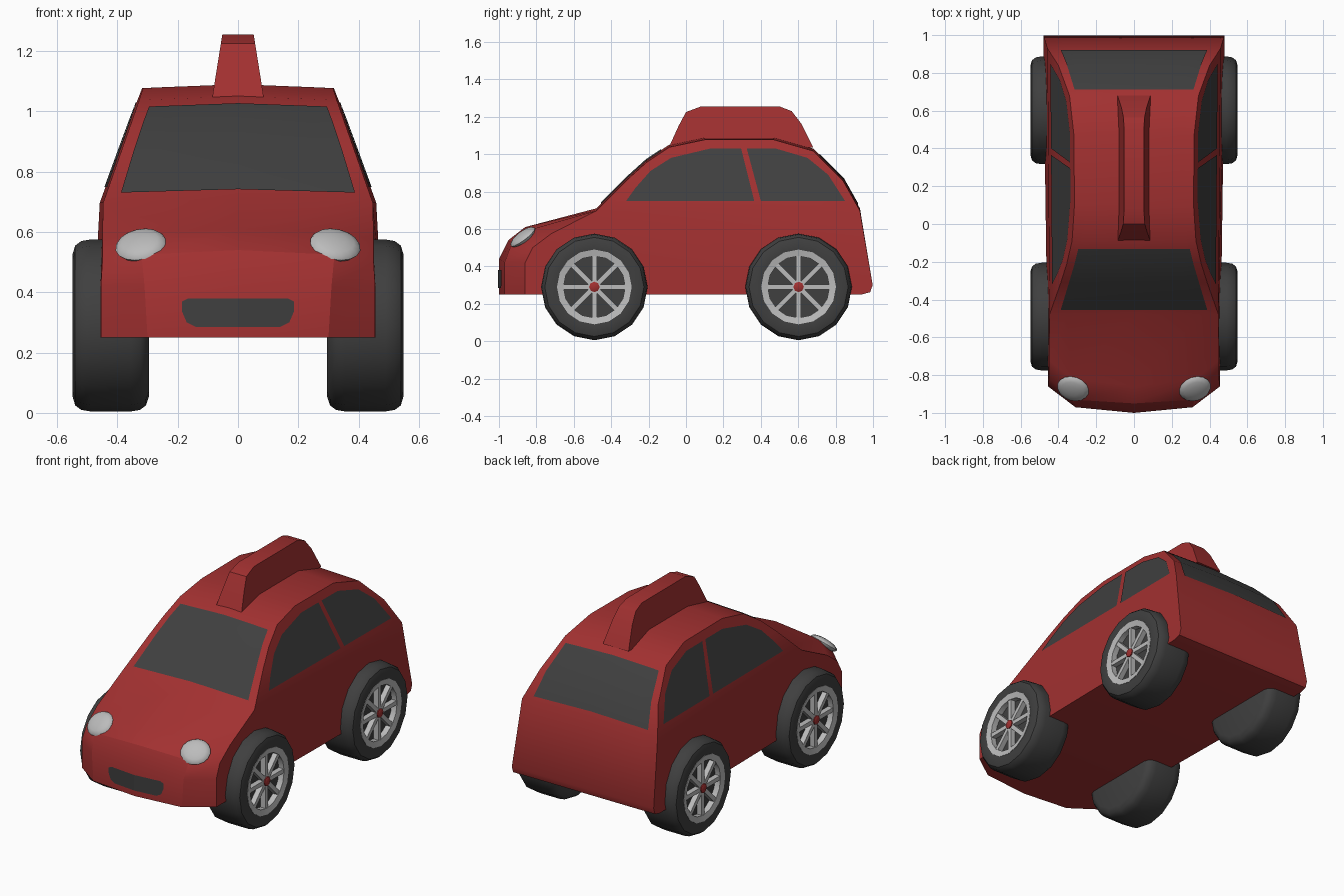
import bpy, bmesh, math
from mathutils import Vector, Matrix

if "Cube" in bpy.data.objects:
    bpy.data.objects.remove(bpy.data.objects["Cube"])


def material(name, rgb):
    m = bpy.data.materials.new(name)
    m.diffuse_color = (*rgb, 1)
    m.use_nodes = True
    m.node_tree.nodes["Principled BSDF"].inputs["Base Color"].default_value = m.diffuse_color
    return m


RED = material("red_paint", (0.36, 0.03, 0.03))
DARK = material("dark_grey", (0.05, 0.05, 0.05))
SILVER = material("silver", (0.5, 0.5, 0.5))


def finish(name, bm, mat, mirror=False, angle=30, closed=True):
    if closed:
        bmesh.ops.recalc_face_normals(bm, faces=bm.faces[:])
    me = bpy.data.meshes.new(name)
    bm.to_mesh(me)
    bm.free()
    me.materials.append(mat)
    ob = bpy.data.objects.new(name, me)
    bpy.context.collection.objects.link(ob)
    if mirror:
        ob.modifiers.new("Mirror", 'MIRROR')
    if angle:
        bpy.ops.object.select_all(action='DESELECT')
        ob.select_set(True)
        bpy.context.view_layer.objects.active = ob
        bpy.ops.object.shade_smooth_by_angle(angle=math.radians(angle))
    return ob


def strips(bm, rows, wrap=False):
    """Join rows of points with quads and return the vertices."""
    vs = [[bm.verts.new(p) for p in r] for r in rows]
    n = len(rows)
    for i in range(n if wrap else n - 1):
        a, b = vs[i], vs[(i + 1) % n]
        for j in range(len(a) - 1):
            bm.faces.new((a[j], a[j + 1], b[j + 1], b[j]))
    return vs


def lathe(bm, prof, centre, n=16, wrap=False):
    """Spin (radius, x) points about an axle along x."""
    cy, cz = centre
    rings = []
    for r, x in prof:
        rings.append([bm.verts.new((x, cy + r * math.sin(t), cz + r * math.cos(t)))
                      for t in (2 * math.pi * k / n for k in range(n))])
    pairs = list(zip(rings, rings[1:])) + ([(rings[-1], rings[0])] if wrap else [])
    for a, b in pairs:
        for k in range(n):
            bm.faces.new((a[k], a[(k + 1) % n], b[(k + 1) % n], b[k]))
    if not wrap:
        bm.faces.new(rings[0])
        bm.faces.new(rings[-1])


def side_x(y, z):
    """Half width of the sloping cabin side."""
    return 0.45 + 0.008 * y - (z - 0.7) * 0.36


# Body: nose rows give centre (y, z), inner and outer points
nose = [((-1, .25), (.30, -.97, .25), (.455, -.86, .25)),
        ((-1, .44), (.31, -.97, .42), (.455, -.86, .42)),
        ((-.95, .54), (.32, -.93, .525), (.45, -.82, .50)),
        ((-.86, .61), (.33, -.82, .60), (.45, -.72, .575))]
cabin = [(-.48, .71), (-.31, .88), (-.21, .97), (-.09, 1.05), (.10, 1.09),
         (.47, 1.09), (.68, 1.03), (.84, .87), (.93, .71)]
tail = [(.998, .30), (.985, .262), (.94, .25)]


def full_row(c, i, o):
    return [(-o[0], *o[1:]), (-i[0], *i[1:]), (0, *c), i, o]


rows = [full_row(*r) for r in nose]
for y, z in cabin:
    w = side_x(y, z - .013)
    rows.append(full_row((y, z), (w * .8, y, z - .01), (w, y, z - .013)))
for y, z in tail:
    rows.append(full_row((y, z), (.384, y, z), (.48, y, z)))
bm = bmesh.new()
vs = strips(bm, rows)
a, b = len(nose), len(nose) + len(cabin) - 1
for k in (0, -1):
    edge = [r[k] for r in vs]
    bm.faces.new(edge[a:b + 1])                 # cabin side
    bm.faces.new(edge[:a + 1] + edge[b:])       # lower side
bm.faces.new(vs[0] + vs[-1][::-1])              # floor
finish("body", bm, RED)

# Roof sign box
sign = [(-.09, 1.04), (-.04, 1.15), (0, 1.225), (.08, 1.255),
        (.50, 1.255), (.565, 1.23), (.615, 1.165), (.68, 1.035)]
bm = bmesh.new()
rows = []
for y, z in sign:
    w = .052 + (1.255 - z) * .16
    rows.append([(-w, y, z), (w, y, z)])
vs = strips(bm, rows, wrap=True)
for k in (0, 1):
    bm.faces.new([r[k] for r in vs])
finish("roof_sign", bm, RED)


# Windscreen and rear window, laid just over the body
def profile_z(y):
    for (y0, z0), (y1, z1) in zip(cabin, cabin[1:]):
        if y0 <= y <= y1:
            return z0 + (z1 - z0) * (y - y0) / (y1 - y0)


def screen(name, pts, dy):
    bm = bmesh.new()
    rows = []
    for y, h in pts:
        z = profile_z(y)
        w = side_x(y, z)
        rows.append([(s * h * f, y + dy, z + .004 - .0125 * h * f / w)
                     for s, f in ((-1, 1), (-1, .8), (0, 0), (1, .8), (1, 1))])
    strips(bm, rows)
    finish(name, bm, DARK, closed=False)


screen("windscreen", [(-.452, .388), (-.31, .345), (-.21, .315), (-.13, .295)], -.003)
screen("rear_window", [(.71, .315), (.84, .355), (.917, .387)], .003)

# Side windows
panes = {"front_side_window": [(-.32, .75), (-.27, .82), (-.19, .91), (-.08, .98),
                               (.13, 1.03), (.295, 1.03), (.365, .75)],
         "rear_side_window": [(.40, .75), (.325, 1.03), (.48, 1.03), (.65, .98),
                              (.76, .89), (.85, .75)]}
for name, pts in panes.items():
    bm = bmesh.new()
    f = bm.faces.new([bm.verts.new((side_x(y, z) + .004, y, z)) for y, z in pts])
    f.normal_update()
    if f.normal.x < 0:
        f.normal_flip()
    finish(name, bm, DARK, mirror=True, angle=0, closed=False)

# Grille, bent along the nose
half = [(0, .38), (.165, .38), (.185, .37), (.185, .335), (.17, .30), (.14, .285), (0, .285)]
bm = bmesh.new()
f = bm.faces.new([bm.verts.new((x, -1.004 + x * .1, z)) for x, z in half])
f.normal_update()
if f.normal.y > 0:
    f.normal_flip()
finish("grille", bm, DARK, mirror=True, angle=0, closed=False)

# Headlights: flattened spheres lying on the nose corners
bm = bmesh.new()
rot = Vector((.2, -.6, .77)).to_track_quat('Z', 'Y').to_matrix().to_4x4()
mat = Matrix.Translation((.323, -.872, .557)) @ rot @ Matrix.Diagonal((.086, .08, .026, 1))
bmesh.ops.create_uvsphere(bm, u_segments=16, v_segments=8, radius=1, matrix=mat)
finish("headlight", bm, SILVER, mirror=True, angle=50)

# Wheels: tyre, rim with eight spokes, hub cap
for label, cy in (("front", -.49), ("rear", .602)):
    c = (cy, .29)
    bm = bmesh.new()
    lathe(bm, [(.235, .295), (.265, .305), (.28, .325), (.285, .355), (.285, .49),
               (.28, .52), (.265, .54), (.235, .549), (.2, .545), (.198, .505)], c)
    finish(label + "_tyre", bm, DARK, mirror=True, angle=35)

    bm = bmesh.new()
    lathe(bm, [(.2, .50), (.2, .547), (.165, .54), (.165, .50)], c, wrap=True)
    for k in range(8):
        m = (Matrix.Translation((.52, *c)) @ Matrix.Rotation(k * math.pi / 4, 4, 'X')
             @ Matrix.Translation((0, 0, .095)) @ Matrix.Diagonal((.034, .026, .15, 1)))
        bmesh.ops.create_cube(bm, size=1, matrix=m)
    finish(label + "_rim", bm, SILVER, mirror=True)

    bm = bmesh.new()
    lathe(bm, [(.028, .50), (.028, .543), (.018, .548)], c, n=8)
    finish(label + "_hub", bm, RED, mirror=True)
